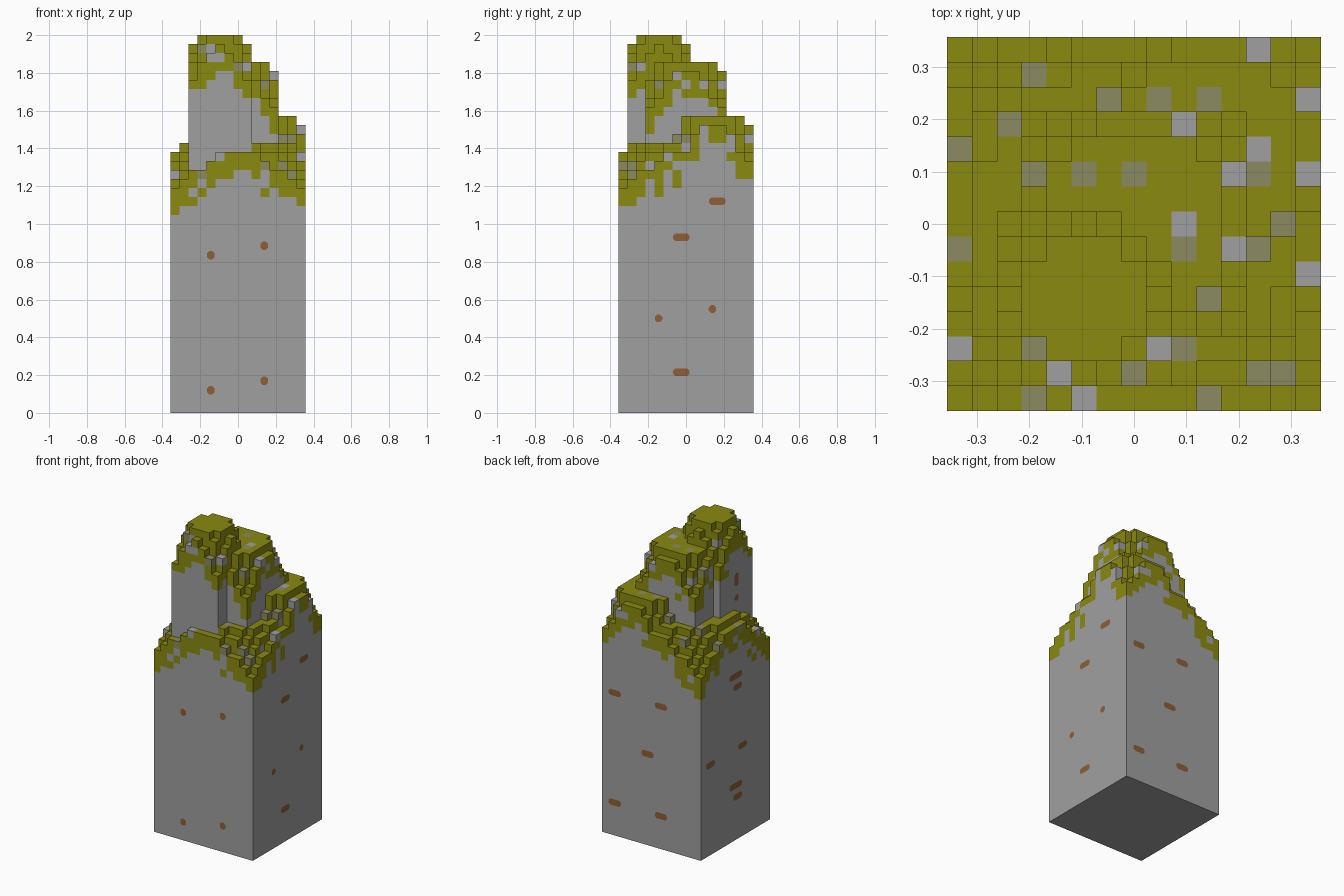
import bpy, bmesh, random
from mathutils import Vector

if "Cube" in bpy.data.objects:
    bpy.data.objects.remove(bpy.data.objects["Cube"])

random.seed(7)
V = 1 / 21            # block size
N = 15                # blocks along each side
BASE = 22             # shaft height in blocks
HALF = N * V / 2


def material(name, rgb):
    m = bpy.data.materials.new(name)
    m.diffuse_color = (*rgb, 1)
    m.use_nodes = True
    m.node_tree.nodes["Principled BSDF"].inputs["Base Color"].default_value = m.diffuse_color
    return m


MATS = [material("grey_stone", (0.35, 0.35, 0.35)),
        material("olive_moss", (0.254, 0.254, 0.005)),
        material("thin_moss", (0.258, 0.258, 0.122)),
        material("brown_mark", (0.275, 0.114, 0.033))]
STONE, MOSS, THIN, BROWN = range(4)


def make_object(name, bm):
    bmesh.ops.remove_doubles(bm, verts=bm.verts, dist=1e-5)
    me = bpy.data.meshes.new(name)
    bm.to_mesh(me)
    bm.free()
    for m in MATS:
        me.materials.append(m)
    ob = bpy.data.objects.new(name, me)
    bpy.context.collection.objects.link(ob)
    return ob


def add_face(bm, pts, normal, mat):
    f = bm.faces.new([bm.verts.new(p) for p in pts])
    f.normal_update()
    if f.normal.dot(Vector(normal)) < 0:
        f.normal_flip()
    f.material_index = mat


# Square towers with domed tops: name, centre column, centre row, radius, top height
TOWERS = [("base_crown", 7, 7, 7, 30), ("corner_tower", 10, 10, 4, 33),
          ("middle_tower", 7, 7, 4, 39), ("tall_tower", 5, 4, 3, 42)]


def column(i, j):
    """Height and owning tower of one block column."""
    best = (0, 0)
    if not (0 <= i < N and 0 <= j < N):
        return best
    for t, (_, cx, cy, r, top) in enumerate(TOWERS):
        dx, dy = i - cx, j - cy
        if max(abs(dx), abs(dy)) <= r:
            q = (dx * dx + dy * dy) / r ** 2
            best = max(best, (top - max(0, round(4.3 * q - 3.2)), t))
    return best


# Bare and thinly covered top blocks
BARE = {(12, 14), (14, 12), (9, 11), (12, 10), (11, 9), (14, 9), (9, 7), (11, 6),
        (14, 5), (0, 2), (8, 2), (4, 1), (5, 0)}
THINNED = {(3, 13), (6, 12), (8, 12), (10, 12), (2, 11), (0, 10), (3, 9), (5, 9),
           (7, 9), (12, 9), (13, 7), (0, 6), (9, 6), (12, 6), (10, 4), (3, 2),
           (9, 2), (7, 1), (12, 1), (13, 1), (3, 0), (10, 0)}
HANG = [1.0, 0.85, 0.4, 0.1]      # chance of moss by depth below the column top


def block_colour(i, j, depth):
    if depth == 0:
        return STONE if (i, j) in BARE else THIN if (i, j) in THINNED else MOSS
    if depth < len(HANG) and random.random() < HANG[depth]:
        return MOSS
    return STONE


# Tower tops and walls, only the exposed faces
meshes = [bmesh.new() for _ in TOWERS]
for i in range(N):
    for j in range(N):
        h, owner = column(i, j)
        bm = meshes[owner]
        x, y = (i + 0.5) * V - HALF, (j + 0.5) * V - HALF
        c = V / 2
        colours = {z: block_colour(i, j, h - 1 - z) for z in range(BASE, h)}
        add_face(bm, [(x + a * c, y + b * c, h * V)
                      for a, b in ((-1, -1), (1, -1), (1, 1), (-1, 1))],
                 (0, 0, 1), colours[h - 1])
        for dx, dy in ((1, 0), (-1, 0), (0, 1), (0, -1)):
            low = max(BASE, column(i + dx, j + dy)[0])
            for z in range(low, h):
                ends = [(x + dx * c - s * dy * c, y + dy * c + s * dx * c)
                        for s in (-1, 1)]
                pts = [(*ends[0], z * V), (*ends[1], z * V),
                       (*ends[1], (z + 1) * V), (*ends[0], (z + 1) * V)]
                add_face(bm, pts, (dx, dy, 0), colours[z])
for (name, *_), bm in zip(TOWERS, meshes):
    make_object(name, bm)

# Plain stone shaft, open where it meets the crown
bm = bmesh.new()
bmesh.ops.create_cube(bm, size=1)
for v in bm.verts:
    v.co = (v.co.x * 2 * HALF, v.co.y * 2 * HALF, (v.co.z + 0.5) * BASE * V)
bm.normal_update()
bmesh.ops.delete(bm, geom=[f for f in bm.faces if f.normal.z > 0.5], context='FACES_ONLY')
make_object("stone_shaft", bm)


# Brown marks: thin plates with clipped corners
def marks(name, normal, dist, spots):
    bm = bmesh.new()
    n = Vector(normal)
    side = Vector((0, 0, 1)).cross(n)
    axis = Vector((abs(side.x), abs(side.y), 0))
    for u, z, w, h in spots:
        k = 0.012
        outline = [(w / 2, h / 2 - k), (w / 2 - k, h / 2)]
        outline += [(-a, b) for a, b in reversed(outline)]
        outline += [(-a, -b) for a, b in outline]
        pts = [n * (dist + 0.002) + axis * (u + a) + Vector((0, 0, z + b))
               for a, b in outline]
        add_face(bm, pts, normal, BROWN)
    make_object(name, bm)


S, W = 0.04, 0.088
marks("front_marks", (0, -1, 0), HALF,
      [(-0.145, 0.835, S, 0.045), (0.14, 0.885, S, 0.045),
       (-0.145, 0.12, S, 0.045), (0.14, 0.17, S, 0.045)])
marks("right_marks", (1, 0, 0), HALF,
      [(-0.025, 0.93, W, S), (0.165, 1.12, W, S), (-0.025, 0.215, W, S),
       (-0.145, 0.5, S, S), (0.14, 0.55, S, S)])
marks("back_marks", (0, 1, 0), HALF,
      [(0.263, 0.93, W, S), (-0.07, 0.93, W, S), (0.026, 0.595, W, S),
       (0.263, 0.215, W, S), (-0.07, 0.215, W, S)])
marks("left_marks", (-1, 0, 0), HALF,
      [(0, 1.07, 0.13, S), (-0.02, 0.995, W, S), (-0.07, 0.595, W, S),
       (0.26, 0.59, W, S), (0, 0.355, 0.13, S), (-0.02, 0.28, W, S)])
marks("tall_tower_marks", (-1, 0, 0), 5.5 * V,
      [(-0.145, 1.62, S, 0.085), (-0.145, 1.5, S, S)])
